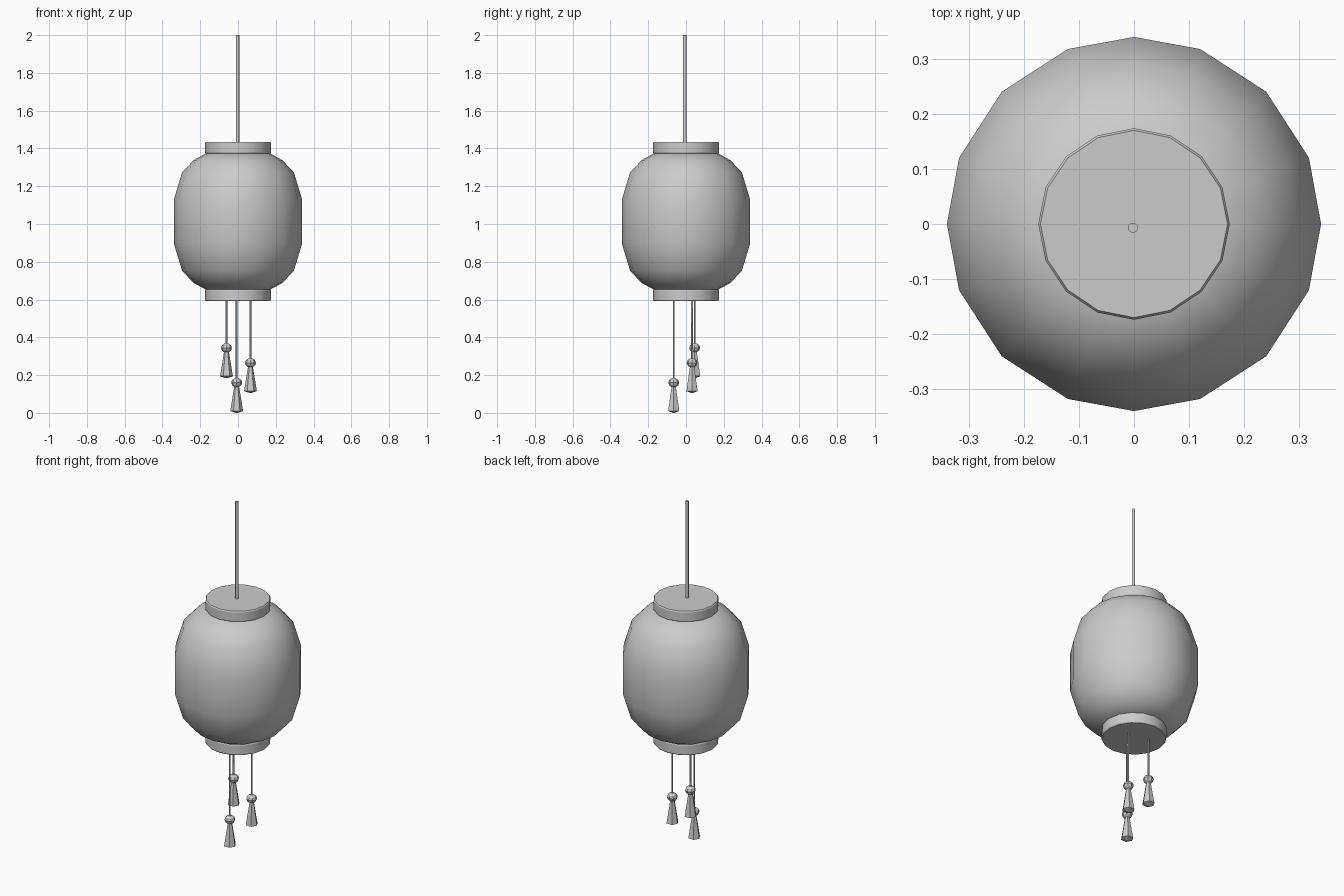
import bpy
from math import sin, cos, radians, tau

if "Cube" in bpy.data.objects:
    bpy.data.objects.remove(bpy.data.objects["Cube"])


def lathe(name, profile, angles, at=(0, 0), smooth=None):
    """Closed solid of revolution from (radius, z) rings, bottom to top."""
    n = len(angles)
    verts = [(at[0] + r * cos(a), at[1] + r * sin(a), z)
             for r, z in profile for a in angles]
    faces = [(k * n + i, k * n + (i + 1) % n,
              (k + 1) * n + (i + 1) % n, (k + 1) * n + i)
             for k in range(len(profile) - 1) for i in range(n)]
    faces.append(tuple(reversed(range(n))))
    faces.append(tuple(range((len(profile) - 1) * n, len(profile) * n)))
    mesh = bpy.data.meshes.new(name)
    mesh.from_pydata(verts, [], faces)
    obj = bpy.data.objects.new(name, mesh)
    bpy.context.collection.objects.link(obj)
    if smooth:
        bpy.ops.object.select_all(action='DESELECT')
        obj.select_set(True)
        bpy.context.view_layer.objects.active = obj
        bpy.ops.object.shade_smooth_by_angle(angle=radians(smooth))
    return obj


def ring(n, start=0.0):
    return [start + tau * i / n for i in range(n)]


# Paper body: sixteen slightly uneven sides, mirrored about its middle
body_angles = [radians(q + a) for q in (0, 90, 180, 270) for a in (0, 20.7, 45, 69.3)]
half = [(0.34, 0.115), (0.296, 0.26), (0.235, 0.325), (0.165, 0.363)]
mid = 1.013
body = [(r, mid - z) for r, z in reversed(half)] + [(r, mid + z) for r, z in half]
lathe("lantern_body", body, body_angles, smooth=50)

# End caps with a fine bevel
for name, low, high in (("top_cap", 1.372, 1.434), ("bottom_cap", 0.592, 0.655)):
    lathe(name, [(0.170, low), (0.174, low + 0.006),
                 (0.174, high - 0.006), (0.170, high)], ring(16), smooth=30)

# Hanging cord
lathe("hanging_cord", [(0.009, 1.42), (0.009, 2.0)], ring(12), (-0.002, -0.007), smooth=40)

# Three tassels at different heights: string, bead and flared skirt
tassels = [(-0.061, 0.046, 0.344), (0.066, 0.032, 0.265), (-0.007, -0.065, 0.160)]
for i, (x, y, z) in enumerate(tassels, 1):
    six = ring(6)
    lathe(f"tassel_string_{i}", [(0.005, z), (0.005, 0.60)], six, (x, y), smooth=70)
    lathe(f"tassel_bead_{i}", [(0.010, z - 0.024), (0.024, z - 0.014), (0.029, z),
                               (0.024, z + 0.014), (0.010, z + 0.024)], ring(8), (x, y))
    lathe(f"tassel_skirt_{i}", [(0.004, z - 0.160), (0.034, z - 0.150),
                                (0.012, z - 0.015)], six, (x, y))
